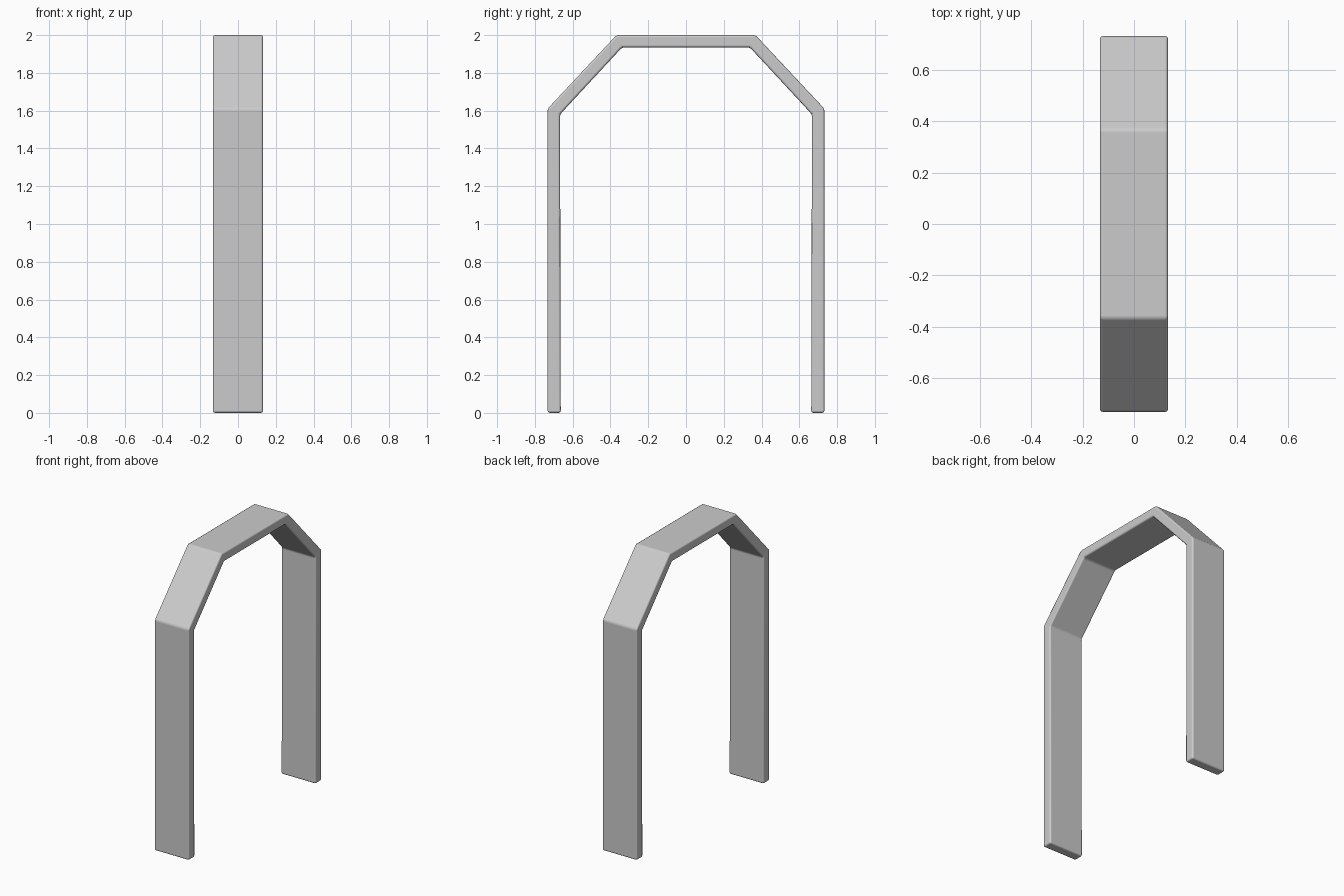
import bpy, bmesh

if "Cube" in bpy.data.objects:
    bpy.data.objects.remove(bpy.data.objects["Cube"])

HALF_WIDTH = 0.133

# Half profiles of the strip in (y, z), from foot to crown
outer = [(0.733, 0), (0.733, 1.61), (0.368, 2.0)]
inner = [(0.663, 0), (0.667, 1.58), (0.338, 1.935)]


def full(half):
    """Mirror a half profile into a complete left-to-right path."""
    return [(-y, z) for y, z in half] + half[::-1]


# Faceted arch: strip of quads, extruded across the width
bm = bmesh.new()
rows = [[bm.verts.new((-HALF_WIDTH, y, z)) for y, z in full(p)] for p in (outer, inner)]
for i in range(len(rows[0]) - 1):
    bm.faces.new((rows[0][i], rows[0][i + 1], rows[1][i + 1], rows[1][i]))
side = bmesh.ops.extrude_face_region(bm, geom=bm.faces[:])["geom"]
bmesh.ops.translate(bm, vec=(2 * HALF_WIDTH, 0, 0),
                    verts=[g for g in side if isinstance(g, bmesh.types.BMVert)])
bmesh.ops.recalc_face_normals(bm, faces=bm.faces[:])
for f in bm.faces:
    f.smooth = True

mesh = bpy.data.meshes.new("arch_frame")
bm.to_mesh(mesh)
bm.free()
arch = bpy.data.objects.new("arch_frame", mesh)
bpy.context.collection.objects.link(arch)

# Softened edges with flat-looking faces
bevel = arch.modifiers.new("soft_edges", "BEVEL")
bevel.width = 0.012
bevel.segments = 2
bevel.limit_method = "ANGLE"
bevel.angle_limit = 0.5
bevel.harden_normals = True
